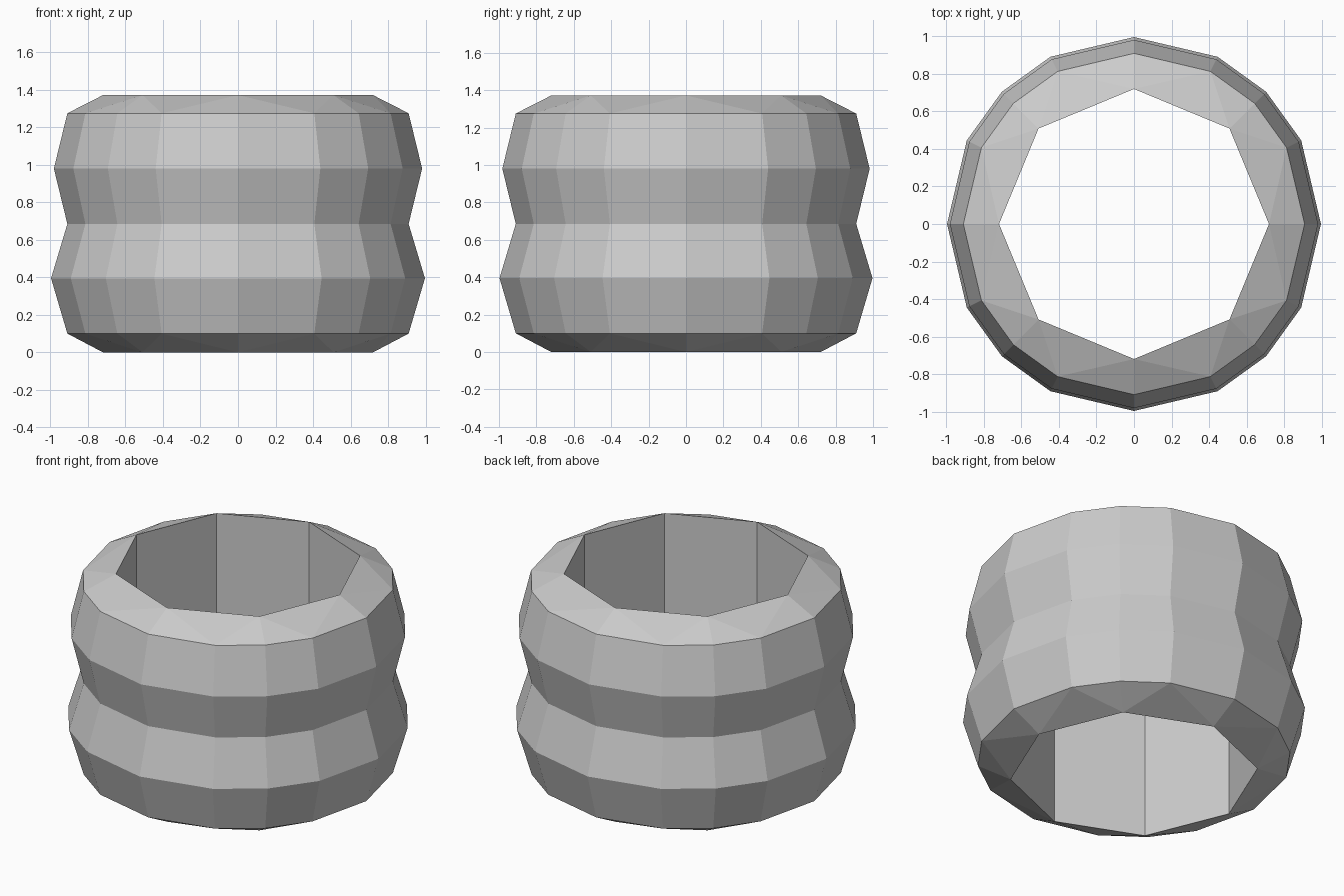
import bpy, bmesh
from math import sin, cos, radians

if "Cube" in bpy.data.objects:
    bpy.data.objects.remove(bpy.data.objects["Cube"])

bm = bmesh.new()


def ring(radius, z, angles):
    return [bm.verts.new((radius * cos(radians(a)), radius * sin(radians(a)), z)) for a in angles]


# Uneven 16-sided outside, regular 8-sided bore
outer_angles = [q * 90 + a for q in range(4) for a in (0, 26.57, 45, 63.43)]
inner_angles = [i * 45 for i in range(8)]

# Double-bulged outer wall
profile = [(0.91, 0.10), (0.997, 0.395), (0.91, 0.685), (0.982, 0.98), (0.91, 1.275)]
rings = [ring(r, z, outer_angles) for r, z in profile]
for lo, hi in zip(rings, rings[1:]):
    for i in range(16):
        j = (i + 1) % 16
        bm.faces.new((lo[i], lo[j], hi[j], hi[i]))

# Straight bore
bottom = ring(0.72, 0, inner_angles)
top = ring(0.72, 1.372, inner_angles)
for i in range(8):
    j = (i + 1) % 8
    bm.faces.new((bottom[j], bottom[i], top[i], top[j]))

# Sloping rims joining 16 outer points to 8 inner points
for inner, outer in ((bottom, rings[0]), (top, rings[-1])):
    for i in range(8):
        a, b = inner[i], inner[(i + 1) % 8]
        o0, o1, o2 = (outer[(2 * i + k) % 16] for k in range(3))
        for tri in ((a, o0, o1), (a, o1, b), (b, o1, o2)):
            bm.faces.new(tri)

bmesh.ops.recalc_face_normals(bm, faces=bm.faces)
mesh = bpy.data.meshes.new("ribbed_ring")
bm.to_mesh(mesh)
bm.free()
bpy.context.collection.objects.link(bpy.data.objects.new("ribbed_ring", mesh))
